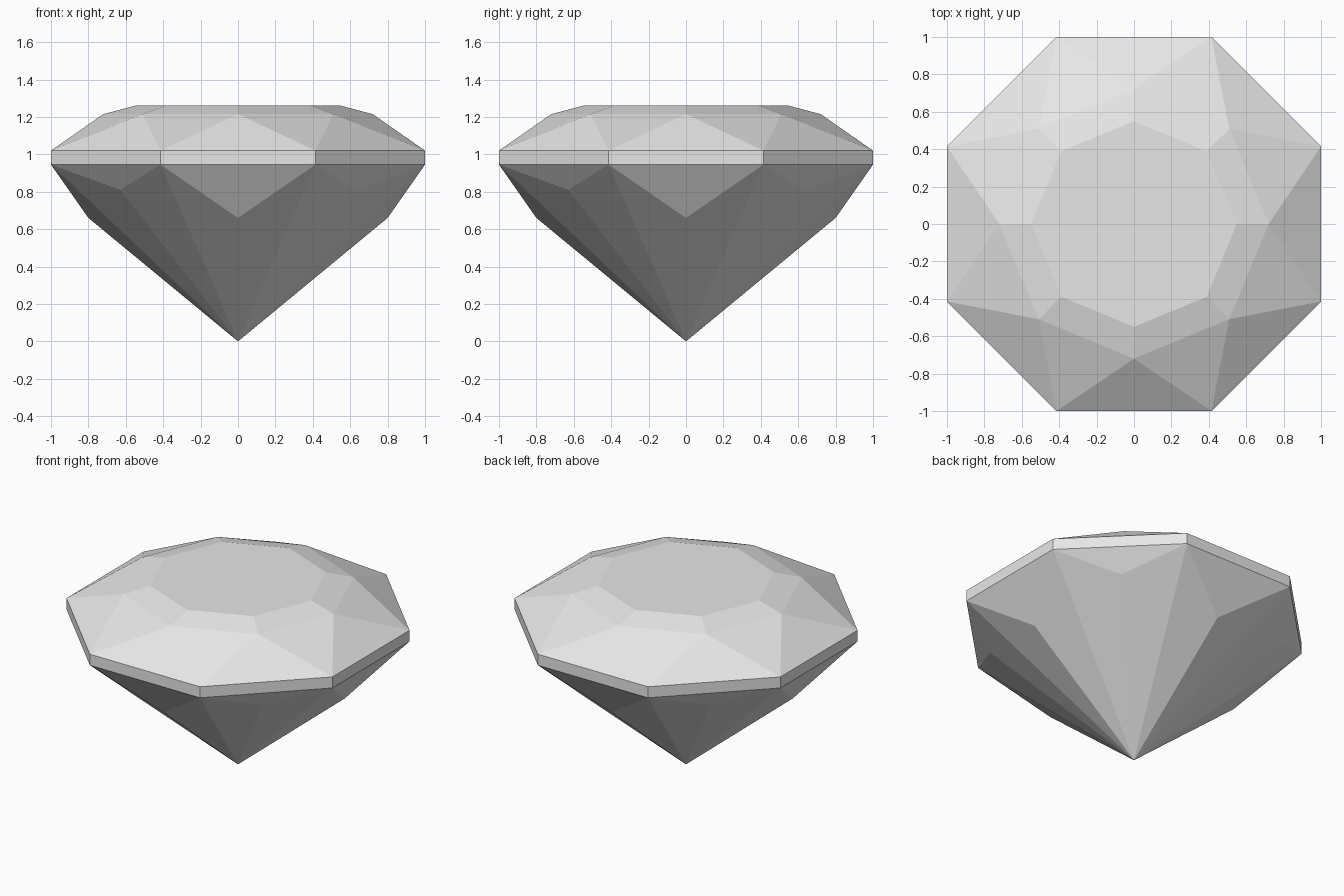
import bpy
import bmesh
from math import cos, sin, pi

cube = bpy.data.objects.get("Cube")
if cube:
    bpy.data.objects.remove(cube, do_unlink=True)

SIDES = 8
STEP = 2 * pi / SIDES
CORNER_RADIUS = 1 / cos(STEP / 2)

grey = bpy.data.materials.new("pale_grey")
grey.use_nodes = True
colour = (0.8, 0.8, 0.8, 1)
grey.diffuse_color = colour
grey.node_tree.nodes["Principled BSDF"].inputs["Base Color"].default_value = colour

bm = bmesh.new()


def ring(levels, turn=0.0):
    """Ring of points; (radius, height) pairs alternate around it."""
    points = []
    for k in range(SIDES):
        radius, height = levels[k % len(levels)]
        angle = (k + turn) * STEP
        points.append(bm.verts.new((radius * cos(angle), radius * sin(angle), height)))
    return points


# Levels from the flat top down to the point
table = ring([(0.55, 1.26)])
crown = ring([(0.72, 1.215)])
girdle_top = ring([(CORNER_RADIUS, 1.02)], 0.5)
girdle_base = ring([(CORNER_RADIUS, 0.945)], 0.5)
pavilion = ring([(0.80, 0.66), (0.89, 0.81)])
tip = bm.verts.new((0, 0, 0))

bm.faces.new(table)
for k in range(SIDES):
    n = (k + 1) % SIDES
    # Crown facets: sloping border, star triangle, girdle triangle
    bm.faces.new((table[k], crown[k], crown[n], table[n]))
    bm.faces.new((crown[k], girdle_top[k], crown[n]))
    bm.faces.new((girdle_top[k], girdle_top[n], crown[n]))
    # Girdle band
    bm.faces.new((girdle_top[k], girdle_base[k], girdle_base[n], girdle_top[n]))
    # Pavilion facets
    bm.faces.new((girdle_base[k], pavilion[n], girdle_base[n]))
    bm.faces.new((girdle_base[k], pavilion[k], tip))
    bm.faces.new((girdle_base[k], tip, pavilion[n]))

bmesh.ops.recalc_face_normals(bm, faces=bm.faces)
mesh = bpy.data.meshes.new("cut_gem")
bm.to_mesh(mesh)
bm.free()
mesh.materials.append(grey)
gem = bpy.data.objects.new("cut_gem", mesh)
bpy.context.collection.objects.link(gem)
